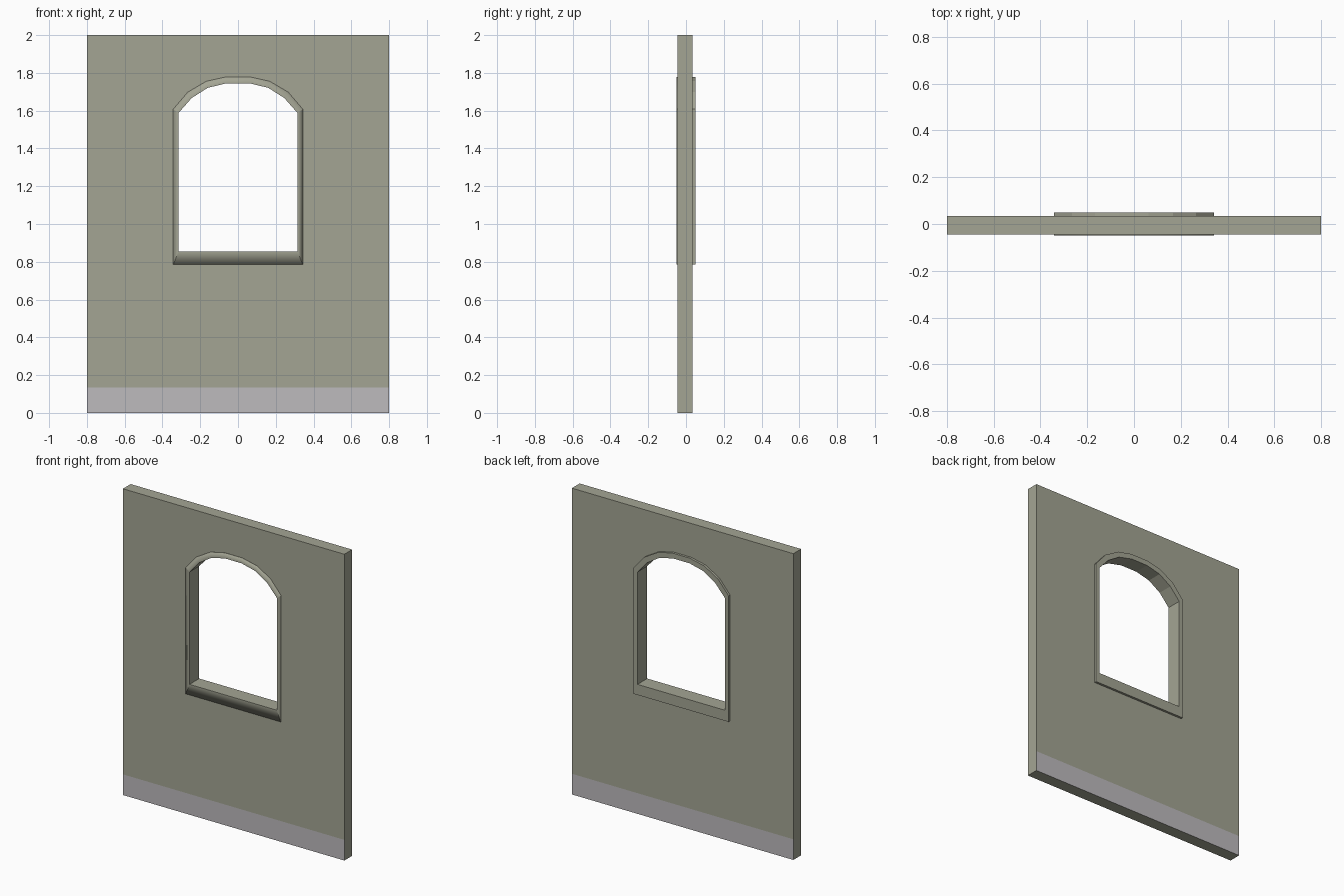
import bpy, bmesh

if "Cube" in bpy.data.objects:
    bpy.data.objects.remove(bpy.data.objects["Cube"])

WALL_FRONT, WALL_BACK = -0.045, 0.035
TRIM_FRONT, TRIM_BACK = -0.05, 0.05
BASE_TOP = 0.135


def material(name, rgb):
    m = bpy.data.materials.new(name)
    m.diffuse_color = (*rgb, 1)
    m.use_nodes = True
    m.node_tree.nodes["Principled BSDF"].inputs["Base Color"].default_value = m.diffuse_color
    return m


olive = material("olive plaster", (0.37, 0.375, 0.295))
grey = material("skirting grey", (0.51, 0.495, 0.51))


def finish(bm, name, mats):
    bmesh.ops.recalc_face_normals(bm, faces=bm.faces[:])
    mesh = bpy.data.meshes.new(name)
    bm.to_mesh(mesh)
    bm.free()
    for m in mats:
        mesh.materials.append(m)
    ob = bpy.data.objects.new(name, mesh)
    bpy.context.collection.objects.link(ob)
    return ob


def mirror_arch(half):
    """Left half of the arch, spring to crown, mirrored to the right."""
    return half + [(-x, z) for x, z in reversed(half)]


outer_arch = mirror_arch([(-0.343, 1.608), (-0.266, 1.698), (-0.167, 1.756), (-0.063, 1.779)])
inner_arch = mirror_arch([(-0.315, 1.588), (-0.245, 1.667), (-0.16, 1.721), (-0.06, 1.745)])
OUT_SILL, IN_SILL = 0.785, 0.854

# Wall panel: columns of faces around the arched opening, extruded to thickness
bm = bmesh.new()


def quad(x0, x1, a0, a1, b0, b1):
    vs = [bm.verts.new((x, WALL_FRONT, z)) for x, z in ((x0, a0), (x1, a1), (x1, b1), (x0, b0))]
    bm.faces.new(vs)


columns = [(-0.8, outer_arch[0][1])] + outer_arch + [(0.8, outer_arch[-1][1])]
for i in range(len(columns) - 1):
    (x0, z0), (x1, z1) = columns[i], columns[i + 1]
    quad(x0, x1, 0, 0, BASE_TOP, BASE_TOP)
    quad(x0, x1, BASE_TOP, BASE_TOP, OUT_SILL, OUT_SILL)
    if i in (0, len(columns) - 2):
        quad(x0, x1, OUT_SILL, OUT_SILL, z0, z1)
    quad(x0, x1, z0, z1, 2, 2)
bmesh.ops.remove_doubles(bm, verts=bm.verts[:], dist=1e-5)
ext = bmesh.ops.extrude_face_region(bm, geom=bm.faces[:], use_keep_orig=True)
moved = [g for g in ext["geom"] if isinstance(g, bmesh.types.BMVert)]
bmesh.ops.translate(bm, verts=moved, vec=(0, WALL_BACK - WALL_FRONT, 0))
bmesh.ops.recalc_face_normals(bm, faces=bm.faces[:])
# Painted skirting band on front and back only
for f in bm.faces:
    if abs(f.normal.y) > 0.9 and f.calc_center_median().z < BASE_TOP:
        f.material_index = 1
finish(bm, "wall_panel", [olive, grey])

# Window surround: ring of constant profile running through the wall
outer = [(outer_arch[0][0], OUT_SILL)] + outer_arch + [(outer_arch[-1][0], OUT_SILL)]
inner = [(inner_arch[0][0], IN_SILL)] + inner_arch + [(inner_arch[-1][0], IN_SILL)]
bm = bmesh.new()
loops = []
for pts, y in ((outer, WALL_FRONT), (outer, TRIM_FRONT), (inner, TRIM_FRONT),
               (inner, TRIM_BACK), (outer, TRIM_BACK), (outer, WALL_BACK)):
    loops.append([bm.verts.new((x, y, z)) for x, z in pts])
n = len(outer)
for k in range(5):
    a, b = loops[k], loops[k + 1]
    for i in range(n):
        j = (i + 1) % n
        f = bm.faces.new((a[i], a[j], b[j], b[i]))
        f.smooth = k < 2  # softened front moulding
# Keep the inner edge and the corners crisp
for i in range(n):
    bm.edges.get((loops[2][i], loops[2][(i + 1) % n])).smooth = False
for i in (0, 1, n - 2, n - 1):
    for k in (0, 1):
        bm.edges.get((loops[k][i], loops[k + 1][i])).smooth = False
bmesh.ops.recalc_face_normals(bm, faces=bm.faces[:])
# Open ring: make sure the front plate faces forward
front = [f for f in bm.faces if abs(f.normal.y) > 0.9 and f.calc_center_median().y < 0][0]
flip = front.normal.y > 0
ob = finish(bm, "window_surround", [olive])
if flip:
    ob.data.flip_normals()
